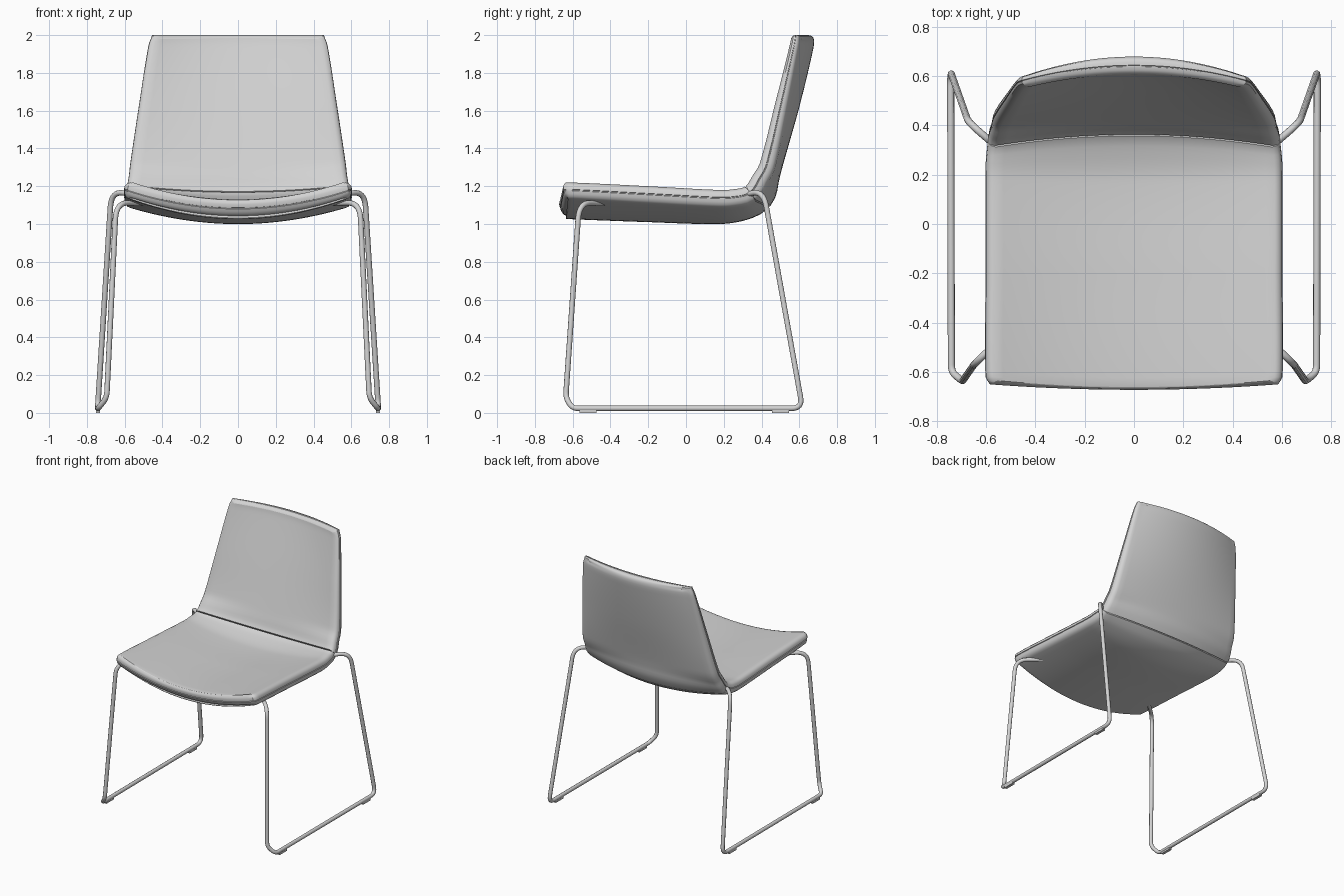
import bpy, math
from mathutils import Vector

if "Cube" in bpy.data.objects:
    bpy.data.objects.remove(bpy.data.objects["Cube"], do_unlink=True)

GREY = (0.65, 0.65, 0.65, 1.0)
grey = bpy.data.materials.new("light_grey")
grey.use_nodes = True
grey.diffuse_color = GREY
grey.node_tree.nodes["Principled BSDF"].inputs["Base Color"].default_value = GREY


def select_only(obj):
    bpy.ops.object.select_all(action="DESELECT")
    obj.select_set(True)
    bpy.context.view_layer.objects.active = obj


def finish(obj, angle=40):
    obj.data.materials.append(grey)
    select_only(obj)
    bpy.ops.object.shade_smooth_by_angle(angle=math.radians(angle))


# Upholstery profile: centre y, z; edge y, z; half width; centre and edge thickness
SEAT_ROWS = [
    (-.68, 1.12, -.655, 1.215, .585, .09, .085),
    (-.645, 1.13, -.62, 1.22, .602, .103, .09),
    (-.2, 1.125, -.2, 1.2, .602, .115, .095),
    (.18, 1.12, .18, 1.18, .602, .12, .095),
    (.29, 1.14, .26, 1.185, .6, .122, .095),
    (.36, 1.17, .315, 1.2, .592, .115, .095),
]
BACK_ROWS = [
    (.39, 1.25, .355, 1.26, .58, .105, .09),
    (.412, 1.32, .39, 1.32, .572, .1, .085),
    (.51, 1.65, .475, 1.65, .522, .095, .07),
    (.6, 1.95, .55, 1.95, .474, .077, .052),
    (.61, 2, .56, 2, .455, .07, .047),
]
# Rim section from the top face to the underside: share of thickness, inset
RIM = [(0, .032), (.07, .014), (.2, .003), (.4, 0), (.42, .005), (.46, .005),
       (.48, 0), (.66, .002), (.82, .008), (.93, .018), (1, .032)]
COLS = 28


def smooth_rows(keys, step=0.03):
    """Resample the key rows along a smooth curve; also return each key's index."""
    pts = [Vector(k) for k in keys]
    dist = [0.0]
    for a, b in zip(pts, pts[1:]):
        dist.append(dist[-1] + (b - a).length)
    last = len(pts) - 1
    slopes = []
    for i in range(last + 1):
        lo, hi = max(i - 1, 0), min(i + 1, last)
        slopes.append((pts[hi] - pts[lo]) / (dist[hi] - dist[lo]))
    rows, index = [], []
    for i in range(last):
        index.append(len(rows))
        h = dist[i + 1] - dist[i]
        n = max(1, round(h / step))
        for k in range(n):
            t = k / n
            s = 1 - t
            rows.append(pts[i] * (s * s * (1 + 2 * t)) + slopes[i] * (h * t * s * s)
                        + pts[i + 1] * (t * t * (3 - 2 * t)) - slopes[i + 1] * (h * t * t * s))
    index.append(len(rows))
    rows.append(pts[-1])
    return rows, index


rows, key_index = smooth_rows(SEAT_ROWS + BACK_ROWS)
seam = key_index[len(SEAT_ROWS) - 1]
end_row = len(rows) - 1


def surface_point(r, c, share, inset, shift):
    """Point on the dished surface, pushed through its thickness and along it by shift."""
    u = 2 * c / COLS - 1

    def section(i):
        cy, cz, ey, ez = rows[i][:4]
        return Vector((cy, cz)).lerp(Vector((ey, ez)), u * u)

    tangent = (section(min(r + 1, end_row)) - section(max(r - 1, 0))).normalized()
    out = Vector((1, 0)) if r == end_row else Vector((tangent.y, -tangent.x))
    width, centre_thick, edge_thick = rows[r][4:]
    thick = centre_thick + (edge_thick - centre_thick) * u * u
    p = section(r) + out * share * thick + tangent * shift
    return ((width - inset) * u, p.x, p.y)


def padded_panel(name, first, last):
    """Closed slab with a rounded, grooved rim over a range of profile rows."""
    rim = [(first, c) for c in range(COLS)] + [(r, COLS) for r in range(first, last)]
    rim += [(last, c) for c in range(COLS, 0, -1)] + [(r, 0) for r in range(last, first, -1)]
    grid = [(r, c) for r in range(first, last + 1) for c in range(COLS + 1)]
    bottom = len(RIM) - 1
    verts, vid, faces = [], {}, []
    for layer, (share, inset) in enumerate(RIM):
        for r, c in grid if layer in (0, bottom) else rim:
            grip = .12 if r == seam else .65
            shift = inset * grip * ((r == first) - (r == last))
            vid[layer, r, c] = len(verts)
            verts.append(surface_point(r, c, share, inset, shift))
    for r in range(first, last):
        for c in range(COLS):
            quad = [(r, c), (r, c + 1), (r + 1, c + 1), (r + 1, c)]
            faces.append([vid[(0, *q)] for q in quad])
            faces.append([vid[(bottom, *q)] for q in reversed(quad)])
    for layer in range(bottom):
        for a, b in zip(rim, rim[1:] + rim[:1]):
            faces.append([vid[(layer, *b)], vid[(layer, *a)],
                          vid[(layer + 1, *a)], vid[(layer + 1, *b)]])
    mesh = bpy.data.meshes.new(name)
    mesh.from_pydata(verts, [], faces)
    obj = bpy.data.objects.new(name, mesh)
    bpy.context.collection.objects.link(obj)
    finish(obj)


# Seat and backrest meet at a seam
padded_panel("seat", 0, seam)
padded_panel("backrest", seam, end_row)

# Sled leg path: corner position and rounding distance
LEG_PATH = [
    ((.5, -.43, 1.108), 0),
    ((.645, -.565, 1.115), .09),
    ((.695, -.637, .08), .035),
    ((.74, -.6, .024), .03),
    ((.743, .617, .024), .06),
    ((.67, .41, 1.178), .09),
    ((.54, .3, 1.15), 0),
]


def rounded_path(corners):
    pts = [Vector(p) for p, r in corners]
    out = [pts[0]]
    for i in range(1, len(pts) - 1):
        p, r = pts[i], corners[i][1]
        a = p + (pts[i - 1] - p).normalized() * r
        b = p + (pts[i + 1] - p).normalized() * r
        for k in range(9):
            t = k / 8
            out.append(a.lerp(p, t).lerp(p.lerp(b, t), t))
    return out + [pts[-1]]


def sled_leg(name, side):
    curve = bpy.data.curves.new(name, "CURVE")
    curve.dimensions = "3D"
    curve.bevel_depth = 0.0145
    curve.bevel_resolution = 3
    curve.use_fill_caps = True
    path = rounded_path(LEG_PATH)
    spline = curve.splines.new("POLY")
    spline.points.add(len(path) - 1)
    for point, p in zip(spline.points, path):
        point.co = (p.x * side, p.y, p.z, 1)
    obj = bpy.data.objects.new(name, curve)
    bpy.context.collection.objects.link(obj)
    select_only(obj)
    bpy.ops.object.convert(target="MESH")
    finish(bpy.context.object)


# Legs and the small glides beneath them
for label, side in (("left", 1), ("right", -1)):
    sled_leg(label + "_sled_leg", side)
    for place, y in (("front", -.52), ("rear", .5)):
        bpy.ops.mesh.primitive_cube_add(size=1, location=(.742 * side, y, .008))
        glide = bpy.context.object
        glide.name = f"{label}_{place}_glide"
        glide.scale = (.022, .09, .016)
        finish(glide)
